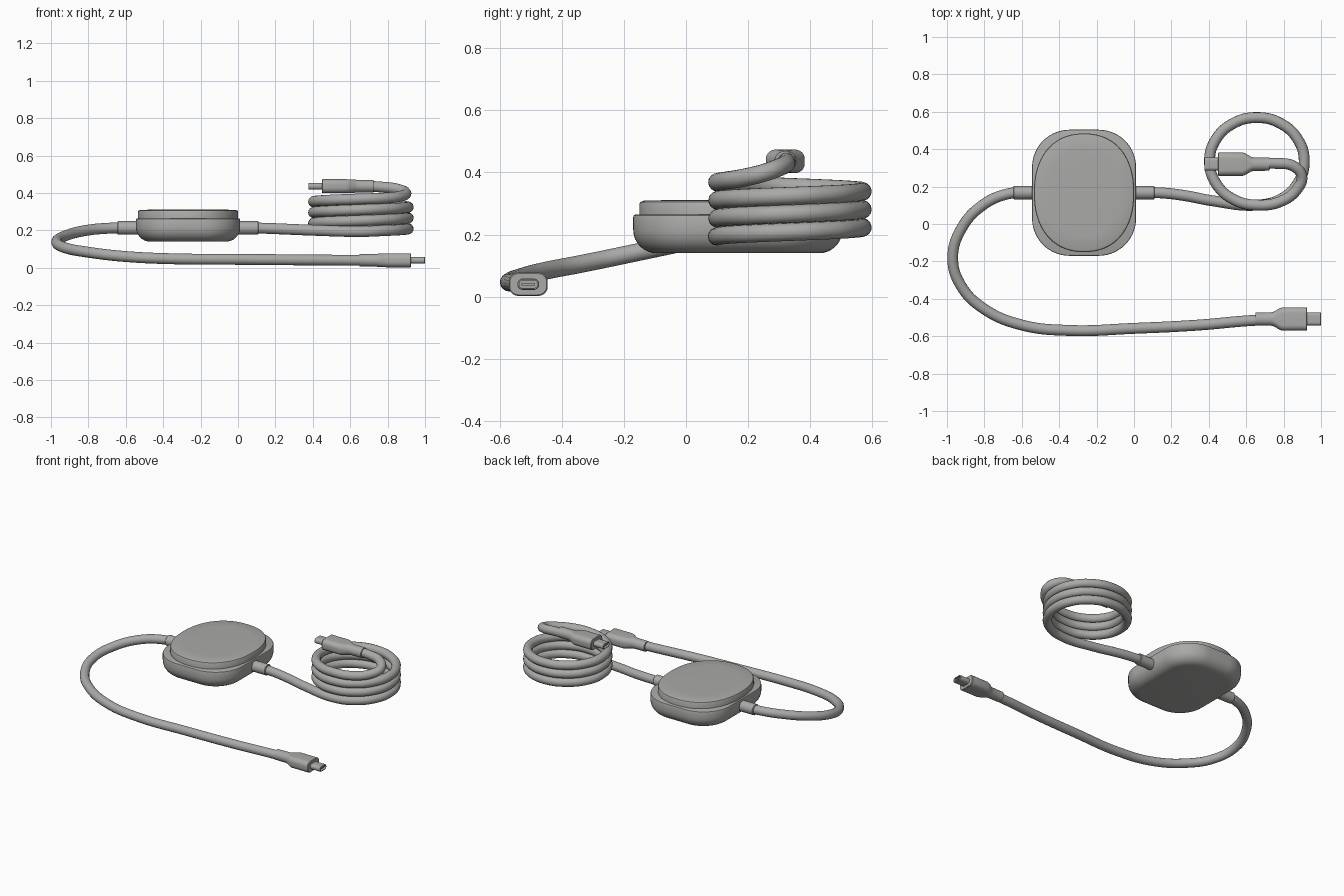
import bpy, bmesh, math
from mathutils import Matrix, Vector

if "Cube" in bpy.data.objects:
    bpy.data.objects.remove(bpy.data.objects["Cube"])

GREY = (0.4, 0.4, 0.39, 1)
grey = bpy.data.materials.new("matte grey")
grey.use_nodes = True
grey.diffuse_color = GREY
bsdf = grey.node_tree.nodes["Principled BSDF"]
bsdf.inputs["Base Color"].default_value = GREY
bsdf.inputs["Roughness"].default_value = 0.6


def smooth(obj, angle=35):
    bpy.ops.object.select_all(action='DESELECT')
    obj.select_set(True)
    bpy.context.view_layer.objects.active = obj
    bpy.ops.object.shade_smooth_by_angle(angle=math.radians(angle))


def rounded_rect(hx, hy, r, n):
    """Outline of a rectangle with half sizes hx, hy and corner radius r."""
    pts = []
    for q, (sx, sy) in enumerate([(1, 1), (-1, 1), (-1, -1), (1, -1)]):
        for i in range(n + 1):
            a = (q + i / n) * math.pi / 2
            pts.append((sx * (hx - r) + r * math.cos(a), sy * (hy - r) + r * math.sin(a)))
    return pts


def squircle(hx, hy, power, n):
    pts = []
    for i in range(4 * n):
        c, s = math.cos(i * math.pi / 2 / n), math.sin(i * math.pi / 2 / n)
        pts.append((hx * math.copysign(abs(c) ** (2 / power), c),
                    hy * math.copysign(abs(s) ** (2 / power), s)))
    return pts


def loft(name, sections, frame, shape=rounded_rect, n=8):
    """Skin sections (height, half x, half y, corner) along the local z axis."""
    bm = bmesh.new()
    rings = [[bm.verts.new(frame @ Vector((x, y, h))) for x, y in shape(hx, hy, r, n)]
             for h, hx, hy, r in sections]
    for a, b in zip(rings, rings[1:]):
        for i in range(len(a)):
            j = (i + 1) % len(a)
            bm.faces.new((a[i], a[j], b[j], b[i]))
    bm.faces.new(rings[0][::-1])
    bm.faces.new(rings[-1])
    bmesh.ops.remove_doubles(bm, verts=bm.verts, dist=0.00005)
    bmesh.ops.recalc_face_normals(bm, faces=bm.faces)
    mesh = bpy.data.meshes.new(name)
    bm.to_mesh(mesh)
    bm.free()
    mesh.materials.append(grey)
    obj = bpy.data.objects.new(name, mesh)
    bpy.context.collection.objects.link(obj)
    smooth(obj)
    return obj


def along_x(x, y, z, sign):
    """Frame whose local z axis points along +x or -x."""
    turn = Matrix(((0, 0, 1, 0), (1, 0, 0, 0), (0, 1, 0, 0), (0, 0, 0, 1)))
    spin = Matrix.Rotation(0 if sign > 0 else math.pi, 4, 'Z')
    return Matrix.Translation((x, y, z)) @ spin @ turn


def tube(name, points, radius=0.029):
    curve = bpy.data.curves.new(name, 'CURVE')
    curve.dimensions = '3D'
    curve.bevel_depth = radius
    curve.bevel_resolution = 6
    curve.resolution_u = 10
    curve.use_fill_caps = True
    spline = curve.splines.new('BEZIER')
    spline.bezier_points.add(len(points) - 1)
    for bp, p in zip(spline.bezier_points, points):
        bp.co = p
        bp.handle_left_type = bp.handle_right_type = 'AUTO'
    curve.materials.append(grey)
    obj = bpy.data.objects.new(name, curve)
    bpy.context.collection.objects.link(obj)
    bpy.ops.object.select_all(action='DESELECT')
    obj.select_set(True)
    bpy.context.view_layer.objects.active = obj
    bpy.ops.object.convert(target='MESH')
    smooth(bpy.context.object, 50)


def plug(name, frame):
    # sleeve flaring into the grip
    loft(name + "_grip", [
        (-0.245, 0.035, 0.033, 0.033), (-0.16, 0.036, 0.034, 0.034),
        (-0.145, 0.04, 0.035, 0.033), (-0.115, 0.058, 0.036, 0.031),
        (-0.1, 0.0625, 0.0375, 0.03), (0.027, 0.0625, 0.0375, 0.03),
        (0.031, 0.059, 0.034, 0.027)], frame)
    # hollow metal tip, turned inwards at its mouth
    loft(name + "_tip", [
        (0.02, 0.035, 0.018, 0.017), (0.102, 0.035, 0.018, 0.017),
        (0.104, 0.033, 0.016, 0.015), (0.104, 0.029, 0.012, 0.0115),
        (0.04, 0.029, 0.012, 0.0115)], frame)
    loft(name + "_tongue", [
        (0.035, 0.022, 0.004, 0.002), (0.097, 0.022, 0.004, 0.002)], frame, n=2)


# Charging puck: bowl-shaped base with a raised oval pad
centre = Matrix.Translation((-0.267, 0.167, 0))
HX, HY, R, FILLET = 0.278, 0.337, 0.2, 0.075
base = []
for i in range(9):
    a = i / 8 * math.pi / 2
    inset = FILLET * (1 - math.sin(a))
    base.append((0.14 + FILLET * (1 - math.cos(a)), HX - inset, HY - inset, R - inset))
base += [(0.257, HX, HY, R), (0.262, HX - 0.002, HY - 0.002, R - 0.002),
         (0.264, HX - 0.007, HY - 0.007, R - 0.007)]
loft("puck_base", base, centre, n=14)
loft("puck_pad", [
    (0.255, 0.268, 0.317, 2.25), (0.3, 0.268, 0.317, 2.25), (0.305, 0.265, 0.314, 2.25),
    (0.309, 0.255, 0.303, 2.25), (0.311, 0.19, 0.23, 2.25)], centre, squircle, 20)

# Strain reliefs on both sides of the puck
relief = [(-0.03, 0.036, 0.036, 0.036), (0.096, 0.036, 0.036, 0.036),
          (0.1, 0.032, 0.032, 0.032)]
loft("left_strain_relief", relief, along_x(0.01, 0.168, 0.213, 1))
loft("right_strain_relief", relief, along_x(-0.545, 0.168, 0.213, -1))

# Long cable sweeping round to the front
tube("long_cable", [
    (-0.58, 0.168, 0.213), (-0.68, 0.16, 0.212), (-0.81, 0.1, 0.2), (-0.92, -0.02, 0.172),
    (-0.969, -0.18, 0.138), (-0.925, -0.33, 0.107), (-0.8, -0.455, 0.083),
    (-0.6, -0.54, 0.06), (-0.35, -0.569, 0.048), (0, -0.558, 0.045),
    (0.35, -0.54, 0.042), (0.6, -0.518, 0.04), (0.78, -0.508, 0.04)])
plug("front_plug", along_x(0.895, -0.508, 0.04, 1))

# Short cable, coiled three turns, then folded over the coil
path = [(0.05, 0.168, 0.213), (0.15, 0.166, 0.211), (0.27, 0.152, 0.206), (0.42, 0.124, 0.2)]
TURNS, STEPS = 3, 12
for i in range(TURNS * STEPS + 1):
    a = -math.pi / 2 + math.tau * i / STEPS
    path.append((0.657 + 0.253 * math.cos(a), 0.335 + 0.234 * math.sin(a),
                 0.194 + 0.058 * i / STEPS))
path += [(0.79, 0.123, 0.373), (0.875, 0.19, 0.384), (0.897, 0.255, 0.4),
         (0.855, 0.308, 0.42), (0.76, 0.324, 0.432), (0.66, 0.32, 0.436), (0.58, 0.32, 0.436)]
tube("coiled_cable", path)
plug("coil_plug", along_x(0.48, 0.32, 0.436, -1))
